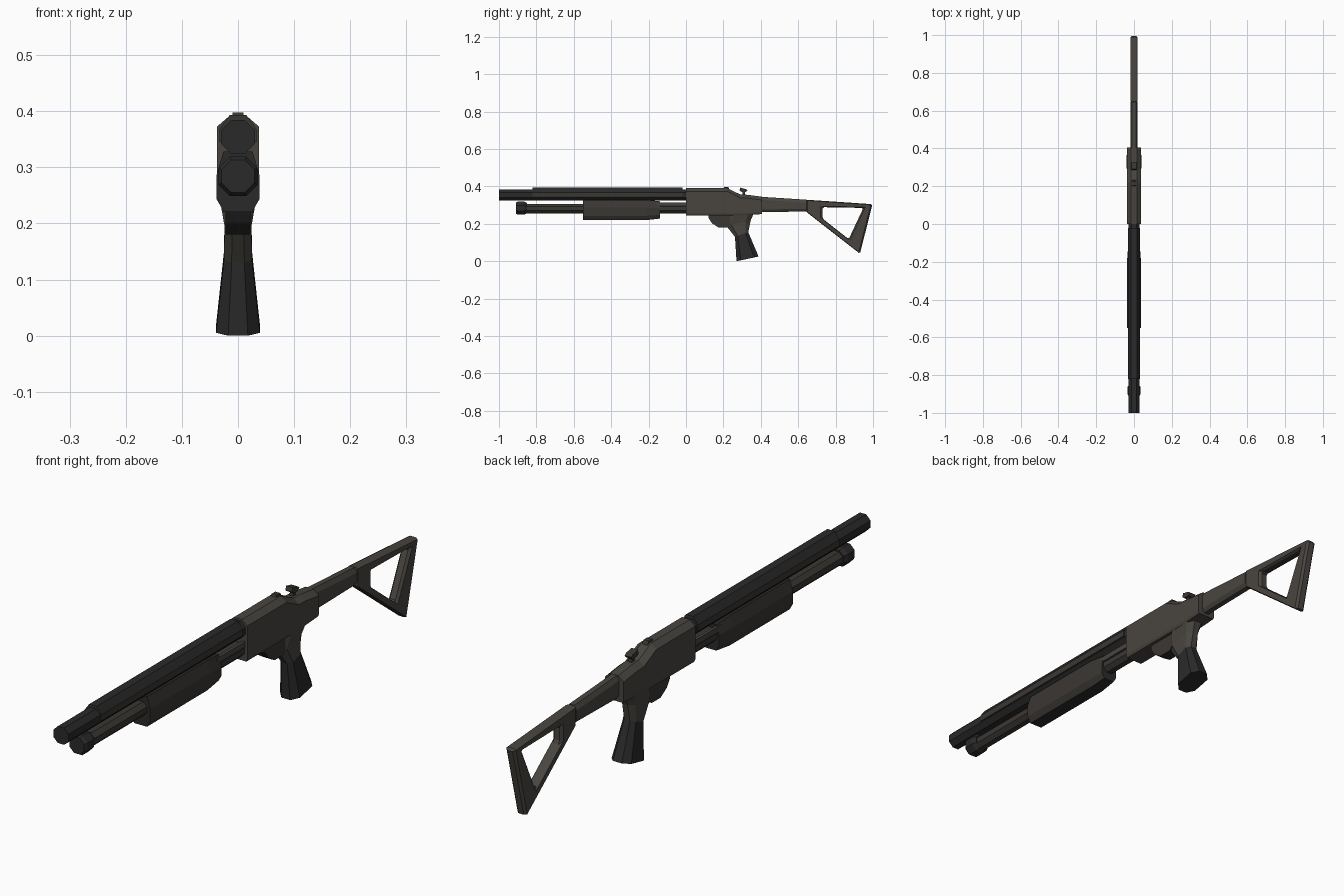
import bpy, bmesh, math

if "Cube" in bpy.data.objects:
    bpy.data.objects.remove(bpy.data.objects["Cube"])


def mat(name, rgb):
    m = bpy.data.materials.new(name)
    m.diffuse_color = (*rgb, 1)
    m.use_nodes = True
    m.node_tree.nodes["Principled BSDF"].inputs["Base Color"].default_value = m.diffuse_color
    return m


BROWN = mat("brown_grey", (0.066, 0.060, 0.051))
DARKBROWN = mat("dark_brown", (0.042, 0.038, 0.033))
BLACK = mat("charcoal", (0.023, 0.023, 0.023))


def finish(bm, name, mats, rule=None, bevel=0):
    bmesh.ops.recalc_face_normals(bm, faces=bm.faces)
    bm.normal_update()
    if rule:
        for f in bm.faces:
            f.material_index = rule(f.calc_center_median(), f.normal)
    me = bpy.data.meshes.new(name)
    bm.to_mesh(me)
    bm.free()
    ob = bpy.data.objects.new(name, me)
    bpy.context.collection.objects.link(ob)
    for m in mats:
        me.materials.append(m)
    if bevel:
        b = ob.modifiers.new("chamfer", 'BEVEL')
        b.width, b.segments, b.limit_method = bevel, 1, 'ANGLE'
    return ob


def loft(name, rings, mats, rule=None, bevel=0, closed=False):
    """Skin a list of point rings; cap the ends, or join last to first."""
    bm = bmesh.new()
    rows = [[bm.verts.new(p) for p in r] for r in rings]
    n = len(rows[0])
    pairs = list(zip(rows, rows[1:])) + ([(rows[-1], rows[0])] if closed else [])
    for a, b in pairs:
        for i in range(n):
            j = (i + 1) % n
            bm.faces.new((a[i], a[j], b[j], b[i]))
    if not closed:
        bm.faces.new(rows[0])
        bm.faces.new(rows[-1])
    return finish(bm, name, mats, rule, bevel)


def tube(name, z, stations, mats, n=8):
    """Octagonal tube along y; stations are (y, radius)."""
    k = 1 / math.cos(math.pi / n)
    ang = [2 * math.pi * (i + 0.5) / n for i in range(n)]
    return loft(name, [[(r * k * math.cos(a), y, z + r * k * math.sin(a)) for a in ang]
                       for y, r in stations], mats)


def side_profile(name, pts, hw, mats, rule=None, bevel=0):
    """Outline in (y, z) extruded to half-width hw."""
    return loft(name, [[(x, y, z) for y, z in pts] for x in (-hw, hw)], mats, rule, bevel)


def mirrored(half):
    """Right half of an (x, z) section, mirrored to a full ring."""
    return half + [(-x, z) for x, z in reversed(half)]


def along_y(name, stations, mats, rule=None):
    return loft(name, [[(x, y, z) for x, z in mirrored(h)] for y, h in stations], mats, rule)


# Barrel and magazine tube
tube("barrel", 0.354, [(-1.0, 0.030), (0.02, 0.030)], [BLACK])
tube("magazine_tube", 0.281, [(-0.89, 0.025), (0.02, 0.025)], [DARKBROWN])
tube("magazine_cap", 0.284, [(-0.91, 0.029), (-0.90, 0.035), (-0.865, 0.035), (-0.85, 0.027)], [BLACK])

# Heat shield: dark top, brown sides
shield = [(0.033, 0.345), (0.033, 0.368), (0.015, 0.393)]
along_y("heat_shield", [(-0.82, shield), (-0.02, shield)], [DARKBROWN, BLACK],
        lambda c, n: 1 if n.z > 0.3 else 0)

# Pump handle with tapered rear
def pump_half(s):
    return [(x * s, 0.275 + (z - 0.275) * s) for x, z in
            [(0.025, 0.22), (0.038, 0.243), (0.038, 0.287), (0.026, 0.328)]]

along_y("pump_handle", [(-0.55, pump_half(1)), (-0.21, pump_half(1)), (-0.14, pump_half(0.86))],
        [DARKBROWN, BLACK], lambda c, n: 0 if abs(n.x) > 0.7 else 1)

# Action bars between pump and receiver
for s, side in ((-1, "left"), (1, "right")):
    loft("action_bar_" + side, [[(s * a, y, z) for a, z in
         ((0.018, 0.295), (0.028, 0.295), (0.028, 0.315), (0.018, 0.315))]
         for y in (-0.16, 0.01)], [BROWN])

# Receiver: stations of (y, bottom, top)
along_y("receiver", [(y, [(0.033, b), (0.037, b + 0.01), (0.037, t - 0.018), (0.016, t)])
                     for y, b, t in [(0, 0.245, 0.391), (0.22, 0.245, 0.391), (0.29, 0.245, 0.357),
                                     (0.33, 0.247, 0.355), (0.405, 0.252, 0.345)]], [BROWN])
side_profile("receiver_rib", [(0.20, 0.388), (0.205, 0.398), (0.225, 0.398), (0.235, 0.38)], 0.010, [DARKBROWN])

# Rear sight: post and cap
tube_pts = [(0.30, 0.35), (0.318, 0.35), (0.314, 0.375), (0.304, 0.375)]
side_profile("sight_post", tube_pts, 0.007, [DARKBROWN])
side_profile("sight_cap", [(0.286, 0.378), (0.298, 0.370), (0.320, 0.370), (0.328, 0.380),
                           (0.320, 0.386), (0.290, 0.393)], 0.013, [DARKBROWN])

# Trigger guard
side_profile("trigger_guard", [(0.12, 0.25), (0.122, 0.228), (0.14, 0.202), (0.175, 0.180),
                               (0.225, 0.180), (0.27, 0.22), (0.27, 0.25)], 0.022,
             [DARKBROWN, BLACK], lambda c, n: 1 if n.z < -0.3 else 0)

# Pistol grip: flared chamfered sections between front and back points
def grip_ring(front, back, hw):
    shape = [(-0.45, 0), (0.45, 0), (1, 0.2), (1, 0.8), (0.45, 1), (-0.45, 1), (-1, 0.8), (-1, 0.2)]
    return [(x * hw, front[0] + t * (back[0] - front[0]), front[1] + t * (back[1] - front[1]))
            for x, t in shape]

loft("pistol_grip", [grip_ring(*g) for g in [
    ((0.225, 0.252), (0.36, 0.252), 0.034),
    ((0.215, 0.19), (0.345, 0.215), 0.024),
    ((0.262, 0.13), (0.333, 0.155), 0.025),
    ((0.27, 0.0), (0.388, 0.025), 0.039)]], [BROWN, BLACK],
    lambda c, n: 1 if c.z < 0.13 else 0)

# Stock arm and triangular frame with open centre
along_y("stock_arm", [(y, [(0.010, b), (0.019, b + 0.014), (0.019, t - 0.016), (0.010, t)])
                      for y, b, t in [(0.39, 0.262, 0.345), (0.645, 0.266, 0.329)]], [BROWN])
outer = [(0.64, 0.266), (0.93, 0.04), (0.997, 0.305), (0.64, 0.329)]
inner = [(0.73, 0.228), (0.87, 0.118), (0.948, 0.285), (0.73, 0.289)]
loft("stock_frame", [[(-0.019, *o), (0.019, *o), (0.019, *i), (-0.019, *i)]
                     for o, i in zip(outer, inner)], [BROWN, DARKBROWN],
     lambda c, n: 1 if abs(n.x) < 0.5 and n.z < -0.3 else 0, 0.008, closed=True)
